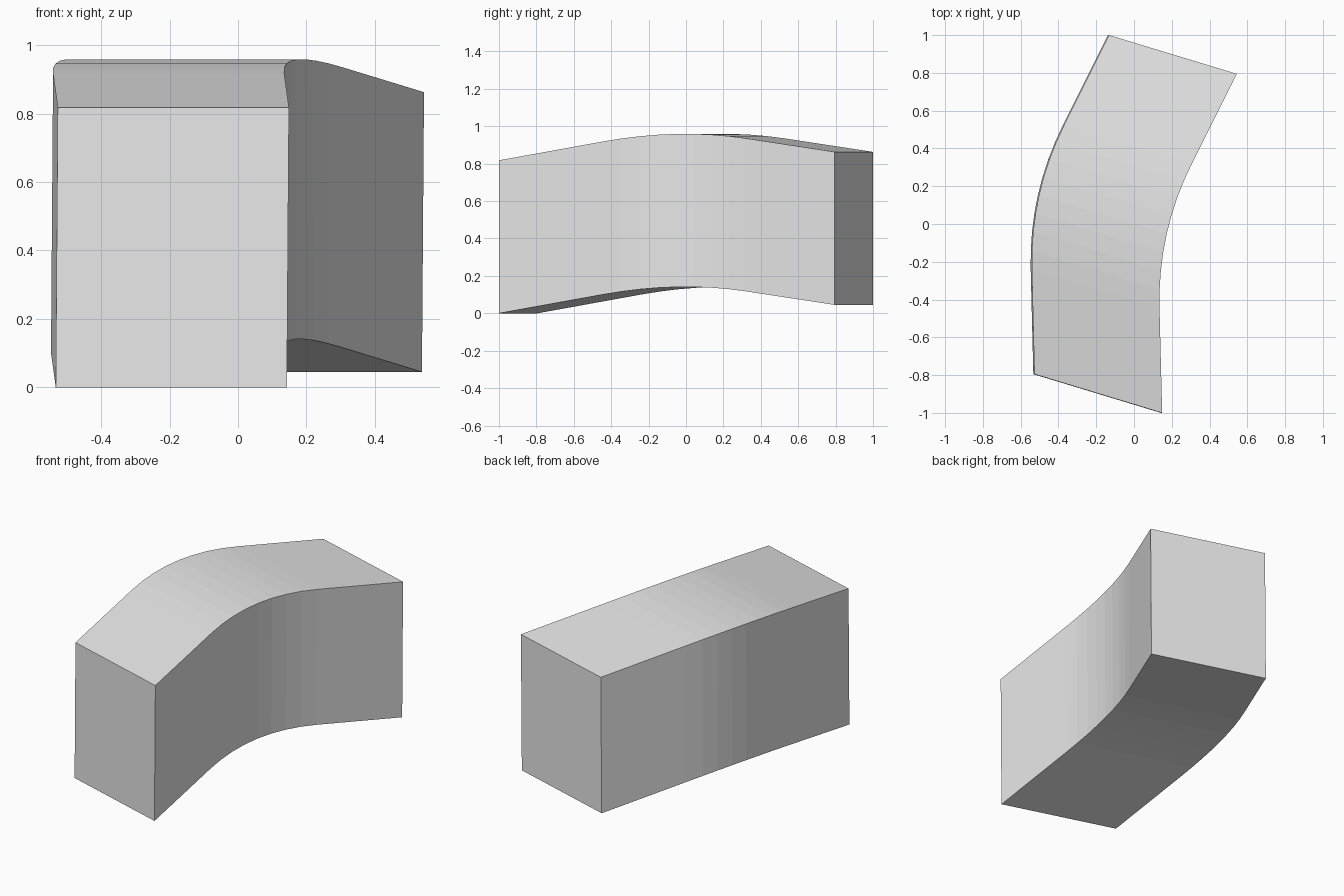
import bpy
import bmesh
from mathutils import Vector

cube = bpy.data.objects.get("Cube")
if cube:
    bpy.data.objects.remove(cube, do_unlink=True)

# Plain grey material
grey = bpy.data.materials.new("light_grey")
grey.use_nodes = True
colour = (0.8, 0.8, 0.8, 1)
grey.diffuse_color = colour
grey.node_tree.nodes["Principled BSDF"].inputs["Base Color"].default_value = colour

# Path of the lower left edge: straight run, rounded bend, straight run
start = Vector((0.143, -1.0, 0.0))
corner = Vector((0.119, -0.043, 0.173))
end = Vector((0.538, 0.795, 0.045))
BEND, STEPS = 0.41, 8
bend_in = corner + (start - corner).normalized() * BEND
bend_out = corner + (end - corner).normalized() * BEND
path = [start]
for i in range(STEPS + 1):
    t = i / STEPS
    path.append(bend_in.lerp(corner, t).lerp(corner.lerp(bend_out, t), t))
path.append(end)

# Four-sided cross-section carried along the path without turning
across = Vector((-0.676, 0.205, 0))
up = Vector((0.006, 0, 0.818))
section = [Vector(), across, across + up, up]

bm = bmesh.new()
rings = [[bm.verts.new(p + s) for s in section] for p in path]
for a, b in zip(rings, rings[1:]):
    for j in range(4):
        k = (j + 1) % 4
        bm.faces.new((a[j], a[k], b[k], b[j]))
bm.faces.new(rings[0])
bm.faces.new(rings[-1])
bmesh.ops.recalc_face_normals(bm, faces=bm.faces)

mesh = bpy.data.meshes.new("curved_block")
bm.to_mesh(mesh)
bm.free()
mesh.materials.append(grey)
block = bpy.data.objects.new("curved_block", mesh)
bpy.context.collection.objects.link(block)
